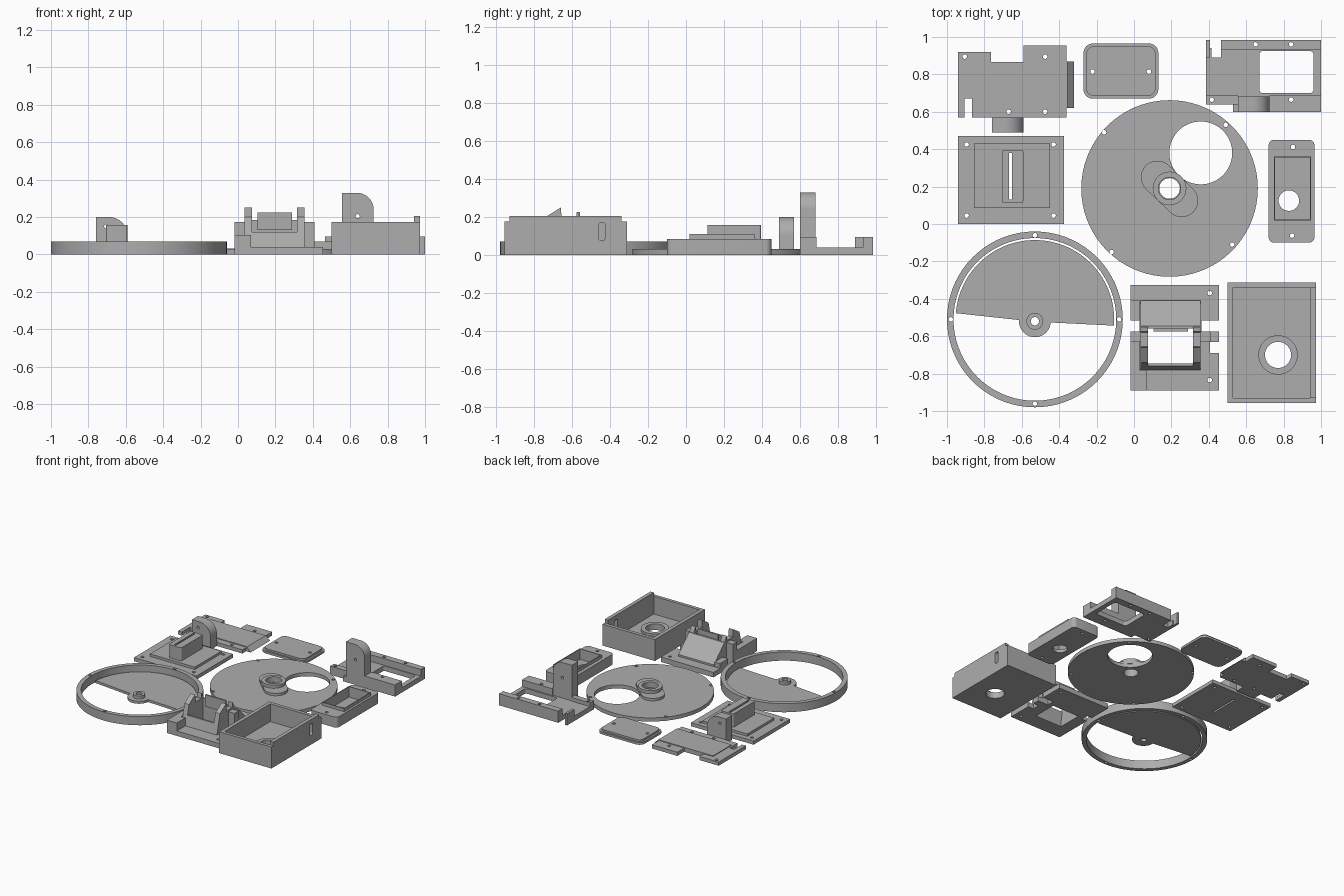
import bpy, bmesh, math

grey = bpy.data.materials.new("plain_grey")
grey.diffuse_color = (0.42, 0.42, 0.42, 1)


def arc(x, y, r, a0, a1, n=64):
    return [(x + r * math.cos(math.radians(a0 + (a1 - a0) * i / n)),
             y + r * math.sin(math.radians(a0 + (a1 - a0) * i / n))) for i in range(n + 1)]


def circ(x, y, r):
    return arc(x, y, r, 0, 360, 72 if r > 0.1 else 32)[:-1]


def rect(x0, x1, y0, y1, r=0):
    if not r:
        return [(x0, y0), (x1, y0), (x1, y1), (x0, y1)]
    return (arc(x1 - r, y1 - r, r, 0, 90, 8) + arc(x0 + r, y1 - r, r, 90, 180, 8)
            + arc(x0 + r, y0 + r, r, 180, 270, 8) + arc(x1 - r, y0 + r, r, 270, 360, 8))


def slab(name, h0, h1, outline, holes=(), axis="z"):
    """Extrude a filled outline with holes from h0 to h1 along an axis."""
    cu = bpy.data.curves.new(name, "CURVE")
    cu.dimensions, cu.fill_mode, cu.extrude = "2D", "BOTH", (h1 - h0) / 2
    for pts in [outline, *holes]:
        s = cu.splines.new("POLY")
        s.points.add(len(pts) - 1)
        for p, (a, b) in zip(s.points, pts):
            p.co = (a, b, 0, 1)
        s.use_cyclic_u = True
    tmp = bpy.data.objects.new(name + "_outline", cu)
    bpy.context.collection.objects.link(tmp)
    dg = bpy.context.evaluated_depsgraph_get()
    me = bpy.data.meshes.new_from_object(tmp.evaluated_get(dg))
    bpy.data.objects.remove(tmp)
    for v in me.vertices:
        a, b, h = v.co
        h += (h0 + h1) / 2
        v.co = {"z": (a, b, h), "y": (a, h, b), "x": (h, a, b)}[axis]
    bm = bmesh.new()
    bm.from_mesh(me)
    bmesh.ops.remove_doubles(bm, verts=bm.verts, dist=1e-5)
    bmesh.ops.recalc_face_normals(bm, faces=bm.faces)
    bm.to_mesh(me)
    bm.free()
    me.materials.clear()
    me.materials.append(grey)
    ob = bpy.data.objects.new(name, me)
    bpy.context.collection.objects.link(ob)
    bpy.ops.object.select_all(action="DESELECT")
    ob.select_set(True)
    bpy.context.view_layer.objects.active = ob
    bpy.ops.object.shade_smooth_by_angle(angle=math.radians(30))
    return ob


def box(name, x0, x1, y0, y1, z0, z1):
    return slab(name, z0, z1, rect(x0, x1, y0, y1))


def screws(*pts):
    return [circ(x, y, 0.012) for x, y in pts]


# Drum: outer ring, half floor and hub
cx, cy = -0.53, -0.51
slab("drum_ring", 0, 0.07, circ(cx, cy, 0.47),
     [circ(cx, cy, 0.435)] + screws((cx, -0.06), (cx, -0.96), (-0.98, cy), (-0.08, cy)))
slab("drum_half_floor", 0, 0.02,
     arc(cx, cy, 0.424, -4.5, 175.5) + arc(cx, cy - 0.01, 0.085, 175.5, 355.5, 32),
     [circ(cx, cy - 0.01, 0.022)])
slab("drum_hub", 0.02, 0.045, circ(cx, cy - 0.01, 0.045), [circ(cx, cy - 0.01, 0.022)])

# Large disc with offset opening, oblong boss and collar
dx, dy = 0.19, 0.19
slab("disc", 0, 0.03, circ(dx, dy, 0.472),
     [circ(0.357, 0.38, 0.168), circ(dx, dy, 0.055)]
     + screws((-0.16, 0.49), (0.49, 0.53), (0.525, -0.11), (-0.12, -0.15)))
slab("disc_boss", 0.03, 0.05, arc(0.125, 0.25, 0.088, 45, 225, 24) + arc(0.255, 0.125, 0.088, 225, 405, 24),
     [circ(dx, dy, 0.065)])
slab("disc_collar", 0.03, 0.075, circ(dx, dy, 0.09), [circ(dx, dy, 0.06)])


def rounded_tab(name, x0, x1, y0, y1, top, r, hole):
    slab(name, y0, y1, [(x0, 0), (x1, 0)] + arc(x1 - r, top - r, r, 0, 90, 16) + [(x0, top)],
         [circ(*hole, 0.011)], "y")


# Tabbed cover plate with upright bracket and bevelled flap
slab("cover_plate", 0, 0.03,
     [(-0.94, 0.57), (-0.905, 0.57), (-0.905, 0.67), (-0.865, 0.67), (-0.865, 0.57), (-0.36, 0.57),
      (-0.36, 0.955), (-0.59, 0.955), (-0.59, 0.865), (-0.765, 0.865), (-0.765, 0.92), (-0.94, 0.92)],
     screws((-0.905, 0.895), (-0.475, 0.895), (-0.67, 0.6), (-0.475, 0.6)))
box("cover_raised_panel", -0.85, -0.36, 0.625, 0.865, 0.03, 0.036)
slab("cover_flap", 0.62, 0.87, [(-0.36, 0), (-0.32, 0), (-0.355, 0.036), (-0.36, 0.036)], axis="y")
rounded_tab("cover_bracket", -0.76, -0.59, 0.49, 0.57, 0.2, 0.1, (-0.705, 0.15))

# Slotted plate with stepped centre block
slot = [rect(-0.668, -0.652, 0.13, 0.38)]
slab("slot_plate", 0, 0.03, rect(-0.94, -0.375, 0, 0.47),
     slot + screws((-0.895, 0.425), (-0.43, 0.425), (-0.895, 0.045), (-0.43, 0.045)))
slab("slot_step", 0.03, 0.05, rect(-0.855, -0.45, 0.085, 0.43), slot)
slab("slot_block", 0.05, 0.158, rect(-0.705, -0.592, 0.113, 0.395, 0.01), slot)

# Small rounded lid
lid_holes = screws((-0.222, 0.815), (0.08, 0.815))
slab("lid_base", 0, 0.018, rect(-0.27, 0.13, 0.67, 0.965, 0.05), lid_holes)
slab("lid_top", 0.018, 0.033, rect(-0.255, 0.115, 0.685, 0.95, 0.04), lid_holes)

# Window frame: floor, rails and tall bracket
slab("frame_floor", 0, 0.04,
     [(0.385, 0.64), (0.53, 0.64), (0.53, 0.6), (1.0, 0.6), (1.0, 0.985), (0.465, 0.985), (0.465, 0.89),
      (0.415, 0.89), (0.415, 0.94), (0.405, 0.94), (0.405, 0.985), (0.385, 0.985)],
     [rect(0.67, 0.96, 0.7, 0.925, 0.02)] + screws((0.415, 0.665), (0.84, 0.665), (0.65, 0.96), (0.84, 0.96)))
slab("frame_back_rail", 0.04, 0.095, rect(0.465, 1.0, 0.932, 0.985), screws((0.65, 0.96), (0.84, 0.96)))
slab("frame_front_rail", 0.04, 0.095, rect(0.725, 1.0, 0.6, 0.688), screws((0.84, 0.665)))
slab("frame_left_rail", 0.04, 0.07, rect(0.385, 0.555, 0.64, 0.688), screws((0.415, 0.665)))
box("frame_left_post", 0.385, 0.405, 0.89, 0.985, 0.04, 0.095)
rounded_tab("frame_bracket", 0.555, 0.725, 0.6, 0.682, 0.33, 0.09, (0.64, 0.205))

# Small housing with recess and raised lip
recess = [rect(0.755, 0.94, 0.025, 0.355)]
slab("housing_floor", 0, 0.025, rect(0.72, 0.965, -0.1, 0.45, 0.03),
     [circ(0.828, 0.125, 0.055)] + screws((0.85, 0.412), (0.845, -0.062)))
slab("housing_body", 0.025, 0.085, rect(0.72, 0.965, -0.1, 0.45, 0.03),
     recess + screws((0.85, 0.412), (0.845, -0.062)))
slab("housing_lip", 0.085, 0.11, rect(0.748, 0.947, 0.018, 0.362), recess)

# Open box: floor with port, walls, side slot and lip
port = [circ(0.77, -0.7, 0.07)]
slab("box_floor", 0, 0.03, rect(0.5, 0.972, -0.957, -0.312), port)
slab("box_port_collar", 0.03, 0.05, circ(0.77, -0.7, 0.105), port)
box("box_front_wall", 0.5, 0.972, -0.957, -0.93, 0.03, 0.175)
box("box_back_wall", 0.5, 0.972, -0.34, -0.312, 0.03, 0.175)
box("box_left_wall", 0.5, 0.53, -0.93, -0.34, 0.03, 0.175)
slab("box_right_wall", 0.942, 0.972, rect(-0.93, -0.34, 0.03, 0.205),
     [rect(-0.462, -0.425, 0.075, 0.172, 0.018)], "x")

# Cradle: base, feet, sloped back and notched side arms
slab("cradle_base", 0, 0.04,
     [(-0.02, -0.89), (0.455, -0.89), (0.455, -0.69), (0.405, -0.69), (0.405, -0.63), (0.455, -0.63),
      (0.455, -0.575), (0.36, -0.575), (0.36, -0.515), (0.455, -0.515), (0.455, -0.325), (-0.02, -0.325),
      (-0.02, -0.515), (0.03, -0.515), (0.03, -0.575), (-0.02, -0.575)],
     [rect(0.075, 0.32, -0.76, -0.56)] + screws((0.405, -0.37), (0.405, -0.835)))
box("cradle_front_foot", -0.02, 0.07, -0.89, -0.78, 0.04, 0.105)
box("cradle_side_foot", -0.02, 0.03, -0.78, -0.63, 0.04, 0.105)
box("cradle_back_foot", -0.02, 0.03, -0.515, -0.41, 0.04, 0.08)
box("cradle_left_ear", -0.02, 0.035, -0.63, -0.575, 0.04, 0.175)
box("cradle_right_ear", 0.355, 0.41, -0.63, -0.575, 0.04, 0.175)
slab("cradle_sloped_back", 0.035, 0.355, [(-0.56, 0.04), (-0.41, 0.04), (-0.41, 0.055), (-0.545, 0.185),
                                         (-0.56, 0.185)], axis="x")
box("cradle_top_beam", 0.105, 0.29, -0.575, -0.56, 0.13, 0.225)
for side, x0 in (("left", 0.035), ("right", 0.315)):
    slab(f"cradle_{side}_arm", x0, x0 + 0.04,
         [(-0.78, 0.04), (-0.55, 0.04), (-0.55, 0.185), (-0.575, 0.23), (-0.58, 0.19), (-0.655, 0.19),
          (-0.66, 0.25), (-0.74, 0.2)], axis="x")
slab("cradle_front_slope", 0.075, 0.315, [(-0.78, 0.04), (-0.76, 0.04), (-0.745, 0.12), (-0.76, 0.12)], axis="x")
